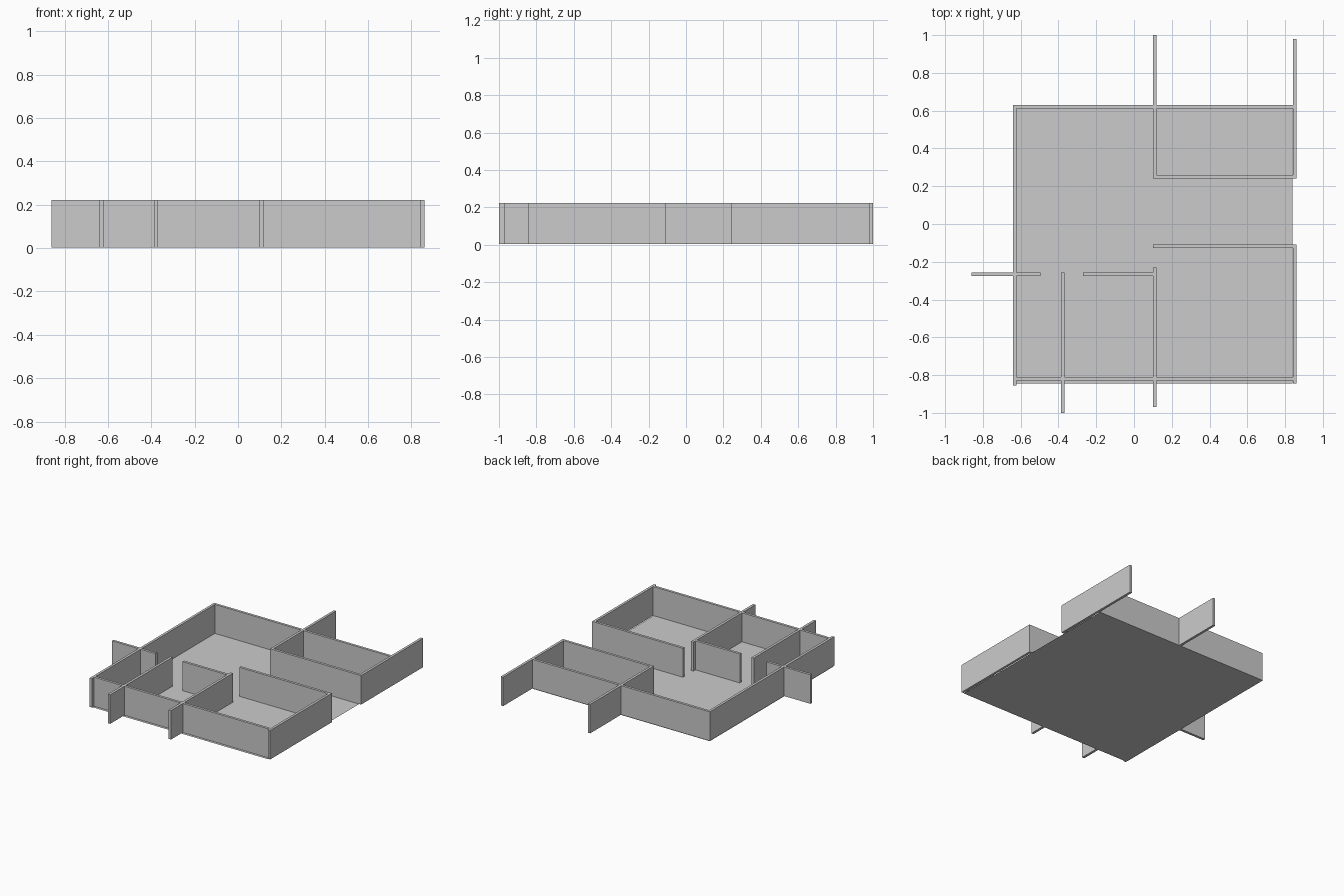
import bpy

if "Cube" in bpy.data.objects:
    bpy.data.objects.remove(bpy.data.objects["Cube"])

WALL_BASE, WALL_TOP = 0.003, 0.222


def box(name, x0, x1, y0, y1):
    """Wall panel from its plan extents."""
    bpy.ops.mesh.primitive_cube_add(
        size=1, location=((x0 + x1) / 2, (y0 + y1) / 2, (WALL_BASE + WALL_TOP) / 2))
    ob = bpy.context.object
    ob.name = name
    ob.scale = (x1 - x0, y1 - y0, WALL_TOP - WALL_BASE)
    bpy.ops.object.transform_apply(location=False, rotation=False, scale=True)


# Floor sheet
bpy.ops.mesh.primitive_plane_add(size=1, location=(0.1, -0.107, 0))
floor = bpy.context.object
floor.name = "floor"
floor.scale = (1.48, 1.474, 1)
bpy.ops.object.transform_apply(location=False, rotation=False, scale=True)

# Wall panels: x range, y range
walls = {
    # outer walls
    "back_wall": (-0.64, 0.842, 0.611, 0.63),
    "left_wall": (-0.64, -0.621, -0.855, 0.63),
    "front_wall": (-0.622, 0.842, -0.829, -0.81),
    "right_wall_front": (0.841, 0.86, -0.845, -0.108),
    "right_wall_back": (0.841, 0.86, 0.24, 0.98),
    # back right room
    "back_room_side_wall": (0.1, 0.119, 0.24, 1.0),
    "back_room_front_wall": (0.1, 0.86, 0.24, 0.259),
    # front rooms
    "front_room_back_wall": (0.1, 0.86, -0.127, -0.108),
    "front_room_side_wall": (0.1, 0.119, -0.97, -0.23),
    "middle_partition": (-0.387, -0.368, -1.0, -0.256),
    "left_stub_wall": (-0.86, -0.495, -0.275, -0.256),
    "middle_stub_wall": (-0.271, 0.102, -0.275, -0.256),
}
for name, extents in walls.items():
    box(name, *extents)
